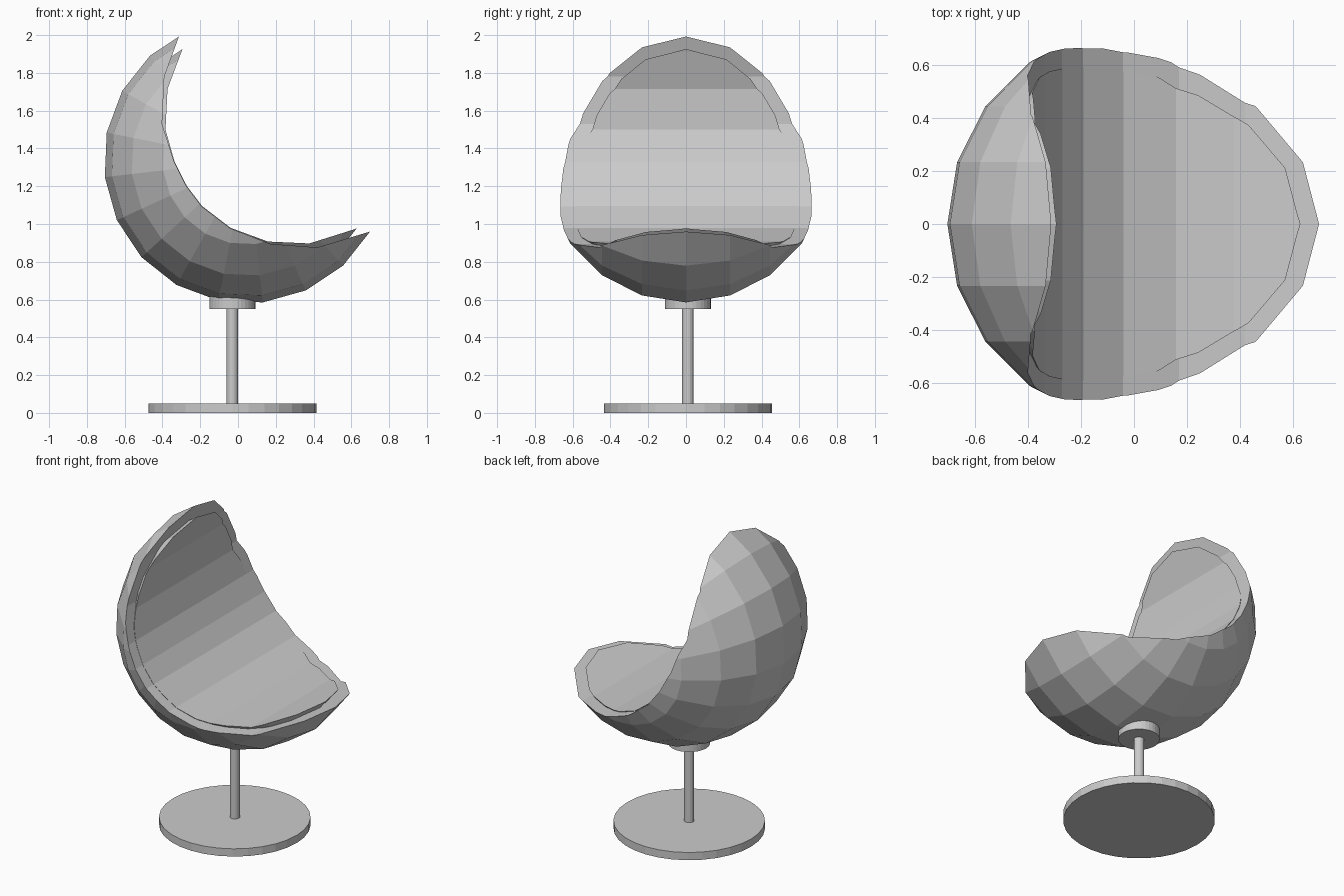
import bpy
import bmesh
from math import radians
from mathutils import Matrix, Vector

cube = bpy.data.objects.get("Cube")
if cube:
    bpy.data.objects.remove(cube, do_unlink=True)

CENTRE = Vector((0.045, 0, 1.335))

grey = bpy.data.materials.new("light grey")
grey.use_nodes = True
grey.diffuse_color = (0.6, 0.6, 0.6, 1)
grey.node_tree.nodes["Principled BSDF"].inputs["Base Color"].default_value = grey.diffuse_color


def add_object(name, bm):
    bmesh.ops.recalc_face_normals(bm, faces=bm.faces)
    mesh = bpy.data.meshes.new(name)
    bm.to_mesh(mesh)
    bm.free()
    mesh.materials.append(grey)
    obj = bpy.data.objects.new(name, mesh)
    bpy.context.collection.objects.link(obj)
    return obj


def faceted_ball(name, radius):
    """Ball with its poles on the y axis."""
    bm = bmesh.new()
    bmesh.ops.create_uvsphere(bm, u_segments=20, v_segments=10, radius=radius)
    turn = Matrix.Rotation(radians(90), 4, "X") @ Matrix.Rotation(radians(6.6), 4, "Z")
    bm.transform(Matrix.Translation(CENTRE) @ turn)
    return add_object(name, bm)


def prism(name, profile):
    """Profile in x and z, pushed through along y."""
    bm = bmesh.new()
    face = bm.faces.new([bm.verts.new((x, -1, z)) for x, z in profile])
    new = bmesh.ops.extrude_face_region(bm, geom=[face])["geom"]
    moved = [v for v in new if isinstance(v, bmesh.types.BMVert)]
    bmesh.ops.translate(bm, verts=moved, vec=(0, 2, 0))
    return add_object(name, bm)


def scooped_ball(name, radius, profile):
    """Ball with everything on the open side of the profile removed."""
    ball = faceted_ball(name, radius)
    cutter = prism(name + "_cutter", profile + [(1.5, 1.3), (1.5, 2.6), (0, 2.6)])
    cutter.hide_render = True
    mod = ball.modifiers.new("scoop", "BOOLEAN")
    mod.operation = "DIFFERENCE"
    mod.solver = "EXACT"
    mod.object = cutter
    bpy.context.view_layer.objects.active = ball
    bpy.ops.object.modifier_apply(modifier=mod.name)
    bpy.data.objects.remove(cutter, do_unlink=True)


def disc(name, radius, bottom, top, sides=32):
    bm = bmesh.new()
    bmesh.ops.create_cone(bm, cap_ends=True, segments=sides, radius1=radius, radius2=radius,
                          depth=top - bottom)
    bm.transform(Matrix.Translation((-0.03, 0.01, (top + bottom) / 2)))
    return add_object(name, bm)


# Seat: the rim dips below the cushion at both ends and meets it in the middle
middle = [(-0.336, 1.33), (-0.27, 1.2), (-0.19, 1.095), (-0.04, 0.98)]
cushion_line = ([(-0.23, 2.07), (-0.3, 1.91), (-0.373, 1.715), (-0.384, 1.5)] + middle
                + [(0.158, 0.907), (0.378, 0.897), (0.616, 0.972), (0.8, 1.05)])
rim_line = ([(-0.24, 2.13), (-0.31, 2.0), (-0.39, 1.78), (-0.402, 1.53)]
            + [(x - 0.002, z - 0.002) for x, z in middle]
            + [(0.17, 0.895), (0.42, 0.876), (0.7, 0.96), (0.82, 1.01)])
scooped_ball("seat_shell", 0.755, rim_line)
scooped_ball("seat_cushion", 0.688, cushion_line)

# Pedestal
disc("base_plate", 0.445, 0, 0.05)
disc("post", 0.03, 0.05, 0.56, 16)
disc("collar", 0.122, 0.55, 0.62)
